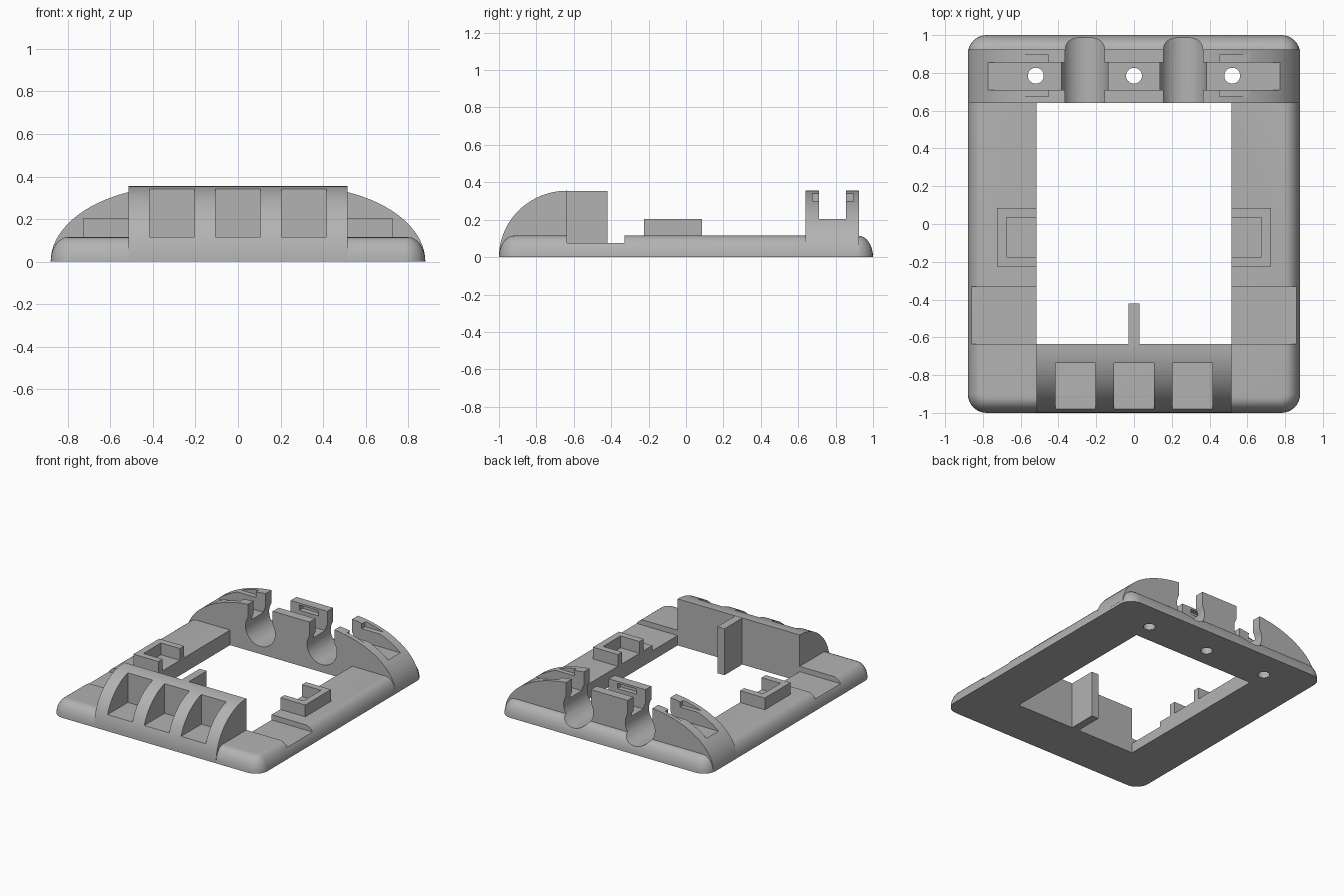
import bpy
import bmesh
from math import sin, cos, pi, sqrt, asin

cube = bpy.data.objects.get("Cube")
if cube:
    bpy.data.objects.remove(cube)

grey = bpy.data.materials.new("plain grey")
grey.use_nodes = True
COLOUR = (0.45, 0.45, 0.45, 1)
grey.diffuse_color = COLOUR
grey.node_tree.nodes["Principled BSDF"].inputs["Base Color"].default_value = COLOUR

W, L, H = 0.88, 1.0, 0.115      # base half width, half length, height
OX, OY0, OY1 = 0.515, -0.635, 0.64   # opening
TOP = 0.355


def loft(name, rings):
    """Solid through rings of matching points, capped at both ends."""
    bm = bmesh.new()
    rows = [[bm.verts.new(p) for p in ring] for ring in rings]
    n = len(rows[0])
    for a, b in zip(rows, rows[1:]):
        for i in range(n):
            j = (i + 1) % n
            bm.faces.new((a[i], a[j], b[j], b[i]))
    bm.faces.new(rows[0][::-1])
    bm.faces.new(rows[-1])
    bmesh.ops.recalc_face_normals(bm, faces=bm.faces)
    mesh = bpy.data.meshes.new(name)
    bm.to_mesh(mesh)
    bm.free()
    mesh.materials.append(grey)
    obj = bpy.data.objects.new(name, mesh)
    bpy.context.collection.objects.link(obj)
    return obj


def box(name, x0, x1, y0, y1, z0, z1):
    return loft(name, [[(x0, y0, z), (x1, y0, z), (x1, y1, z), (x0, y1, z)]
                       for z in (z0, z1)])


def along_y(name, profile, y0, y1):
    return loft(name, [[(x, y, z) for x, z in profile] for y in (y0, y1)])


def along_x(name, profile, x0, x1):
    return loft(name, [[(x, y, z) for y, z in profile] for x in (x0, x1)])


def cut(obj, cutters):
    """Subtract every cutter, bake the result and remove the cutters."""
    for c in cutters:
        mod = obj.modifiers.new("cut", 'BOOLEAN')
        mod.operation = 'DIFFERENCE'
        mod.solver = 'EXACT'
        mod.object = c
    bpy.context.view_layer.update()
    deps = bpy.context.evaluated_depsgraph_get()
    mesh = bpy.data.meshes.new_from_object(obj.evaluated_get(deps))
    obj.modifiers.clear()
    obj.data = mesh
    for c in cutters:
        bpy.data.objects.remove(c)


def rounded_rect(inset, z, radius=0.1, steps=8):
    pts = []
    r = radius - inset
    for k, (sx, sy) in enumerate(((1, 1), (-1, 1), (-1, -1), (1, -1))):
        for i in range(steps + 1):
            a = (k + i / steps) * pi / 2
            pts.append((sx * (W - radius) + r * cos(a),
                        sy * (L - radius) + r * sin(a), z))
    return pts


# Cutters shared by the base and the arch
def cable_grooves():
    r, zc, neck = 0.125, 0.183, 0.105
    start = asin(neck / r)
    grooves = []
    for cx in (-0.26, 0.26):
        arc = [pi / 2 + start + i / 28 * (2 * pi - 2 * start) for i in range(29)]
        profile = [(cx + r * cos(a), zc + r * sin(a)) for a in arc]
        profile += [(cx + neck, 0.5), (cx - neck, 0.5)]
        grooves.append(along_y("groove_cutter", profile, 0.55, 1.1))
    return grooves


def screw_holes():
    return [loft("hole_cutter", [[(cx + 0.042 * cos(i * pi / 16),
                                   0.785 + 0.042 * sin(i * pi / 16), z)
                                  for i in range(32)] for z in (-0.1, 0.5)])
            for cx in (-0.52, 0, 0.52)]


# Base frame with rounded rim, opening and lowered side steps
base = loft("base_frame", [rounded_rect(0.08 * (1 - cos(i * pi / 16)),
                                        H * sin(i * pi / 16)) for i in range(9)])
steps = [box("step_cutter", min(s * 0.4, s), max(s * 0.4, s), OY0, -0.33, 0.075, 0.3)
         for s in (-1, 1)]
cut(base, [box("opening_cutter", -OX, OX, OY0, OY1, -0.1, 0.3)]
    + steps + cable_grooves() + screw_holes())

# Rear arch with cross channel, grooves, holes and undercut slots
arch_profile = []
for i in range(21):
    a = 0.06 + (pi / 2 - 0.06) * i / 20
    arch_profile.append((0.28 + 0.6 * cos(a), TOP * sin(a)))
arch_profile += [(-x, z) for x, z in reversed(arch_profile)]
arch = along_y("rear_arch", arch_profile, OY1, 0.925)
slots = [box("slot_cutter", x0, x1, 0.675, 0.895, 0.3, 0.34)
         for x0, x1 in ((-0.8, -0.445), (-0.08, 0.08), (0.445, 0.8))]
cut(arch, [box("channel_cutter", -1, 1, 0.71, 0.855, 0.203, 0.5)]
    + slots + cable_grooves() + screw_holes())

# Front housing: quarter-round block with three pockets between ribs
curve = [(OY0 - 0.365 * cos(i * pi / 48), TOP * sin(i * pi / 48)) for i in range(25)]
housing = along_x("front_housing", curve + [(OY0, 0)], -OX, OX)
cut(housing, [box("pocket_cutter", cx - 0.105, cx + 0.105, -1.1, -0.735, H, 0.5)
              for cx in (-0.31, 0, 0.31)])

# Upright fin behind the housing
box("rear_fin", -0.03, 0.03, OY0 - 0.02, -0.42, 0, TOP - 0.001)

# Side brackets, open towards the opening
for side, label in ((1, "left"), (-1, "right")):
    plan = [(OX, -0.225), (0.725, -0.225), (0.725, 0.085), (OX, 0.085),
            (OX, 0.035), (0.675, 0.035), (0.675, -0.175), (OX, -0.175)]
    loft(label + "_bracket", [[(side * x, y, z) for x, y in plan]
                              for z in (H - 0.01, 0.205)])

# Smooth the curves, keep hard edges
bpy.ops.object.select_all(action='DESELECT')
for obj in bpy.context.collection.objects:
    if obj.type == 'MESH':
        obj.select_set(True)
        bpy.context.view_layer.objects.active = obj
bpy.ops.object.shade_smooth_by_angle(angle=0.5)
